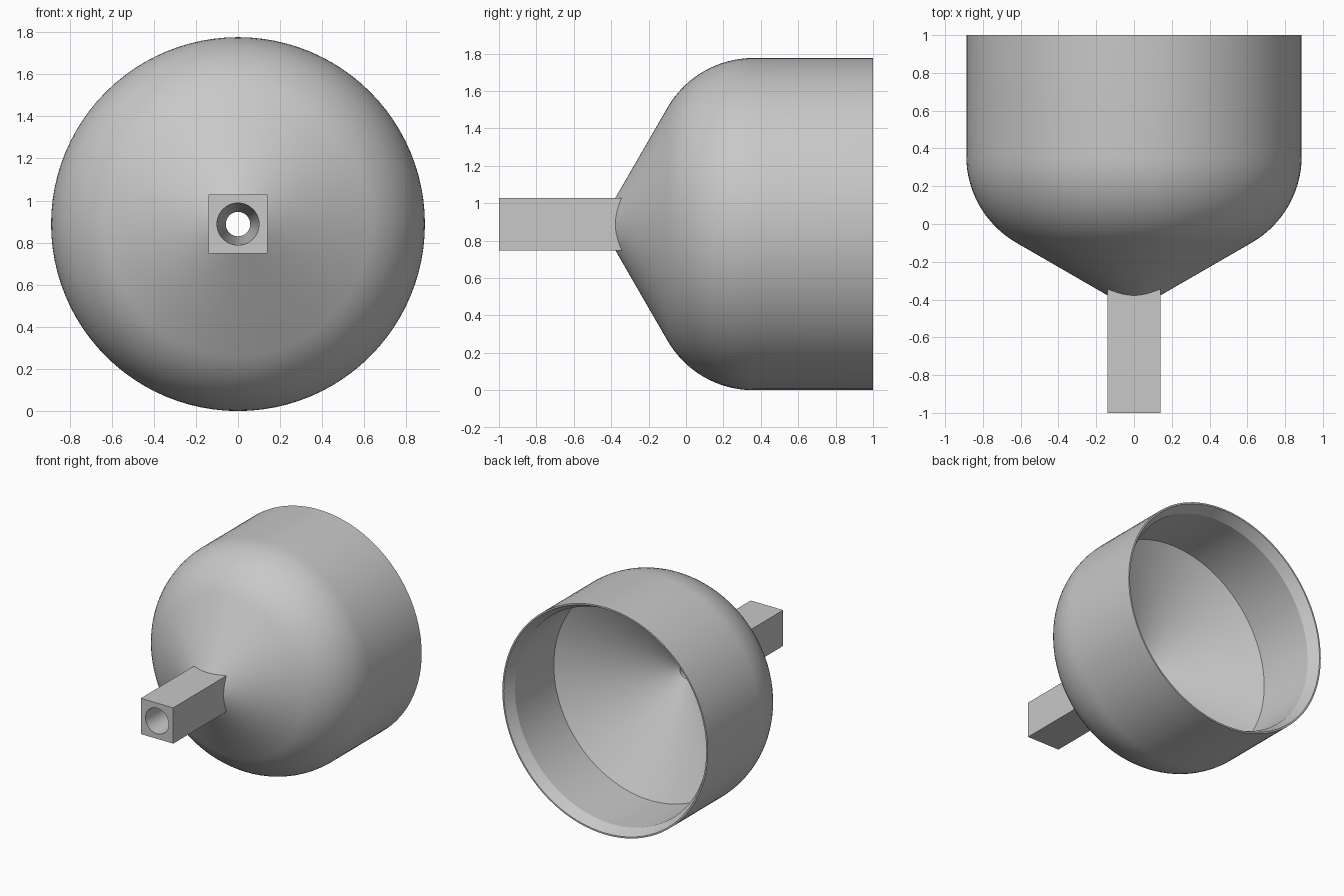
import bpy, bmesh, math

SEGMENTS = 96
RADIUS = 0.888          # outer radius, also the height of the axis
SLOPE = math.radians(30)

if "Cube" in bpy.data.objects:
    bpy.data.objects.remove(bpy.data.objects["Cube"], do_unlink=True)

grey = bpy.data.materials.new("plain_grey")
grey.use_nodes = True
colour = (0.58, 0.58, 0.58, 1)
grey.diffuse_color = colour
grey.node_tree.nodes["Principled BSDF"].inputs["Base Color"].default_value = colour


def ring_shell(name, rings):
    """Join rings (size, y, is_square) around the y axis into a closed shell."""
    bm = bmesh.new()
    loops = []
    for size, y, square in rings:
        loop = []
        for i in range(SEGMENTS):
            a = math.tau * i / SEGMENTS
            c, s = math.cos(a), math.sin(a)
            r = size / max(abs(c), abs(s)) if square else size
            loop.append(bm.verts.new((r * c, y, RADIUS + r * s)))
        loops.append(loop)
    for a, b in zip(loops, loops[1:] + loops[:1]):
        for i in range(SEGMENTS):
            j = (i + 1) % SEGMENTS
            bm.faces.new((a[i], a[j], b[j], b[i]))
    bmesh.ops.recalc_face_normals(bm, faces=bm.faces)
    mesh = bpy.data.meshes.new(name)
    bm.to_mesh(mesh)
    bm.free()
    mesh.materials.append(grey)
    obj = bpy.data.objects.new(name, mesh)
    bpy.context.collection.objects.link(obj)
    bpy.ops.object.select_all(action="DESELECT")
    obj.select_set(True)
    bpy.context.view_layer.objects.active = obj
    bpy.ops.object.shade_smooth_by_angle(angle=math.radians(25))
    return obj


# Funnel body: outer cone, rounded shoulder, straight wall, chamfered mouth, inner cone
FILLET, SHOULDER_Y = 0.53, 0.36
centre_r = RADIUS - FILLET
tangent_r = centre_r + FILLET * math.sin(SLOPE)
tangent_y = SHOULDER_Y - FILLET * math.cos(SLOPE)
nose_r = 0.13
nose_y = tangent_y - (tangent_r - nose_r) * math.tan(SLOPE)
inner_r, inner_y = RADIUS - 0.053, 0.44
throat_r = 0.058
throat_y = inner_y - (inner_r - throat_r) * math.tan(SLOPE)

# Bore narrows evenly from the stem tip to the throat
join_y = -0.33
join_r = 0.1 + (throat_r - 0.1) * (join_y + 1) / (throat_y + 1)

profile = [(join_r, join_y), (nose_r, nose_y)]
STEPS = 16
for k in range(STEPS + 1):
    a = SLOPE + (math.pi / 2 - SLOPE) * k / STEPS
    profile.append((centre_r + FILLET * math.sin(a), SHOULDER_Y - FILLET * math.cos(a)))
profile += [(RADIUS, 1), (RADIUS - 0.012, 1), (inner_r, 0.92),
            (inner_r, inner_y), (throat_r, throat_y)]
ring_shell("funnel_body", [(r, y, False) for r, y in profile])

# Square stem with the round bore through it
ring_shell("square_stem", [(0.14, -1, True), (0.1, -1, False),
                           (join_r, join_y, False), (0.14, join_y, True)])
